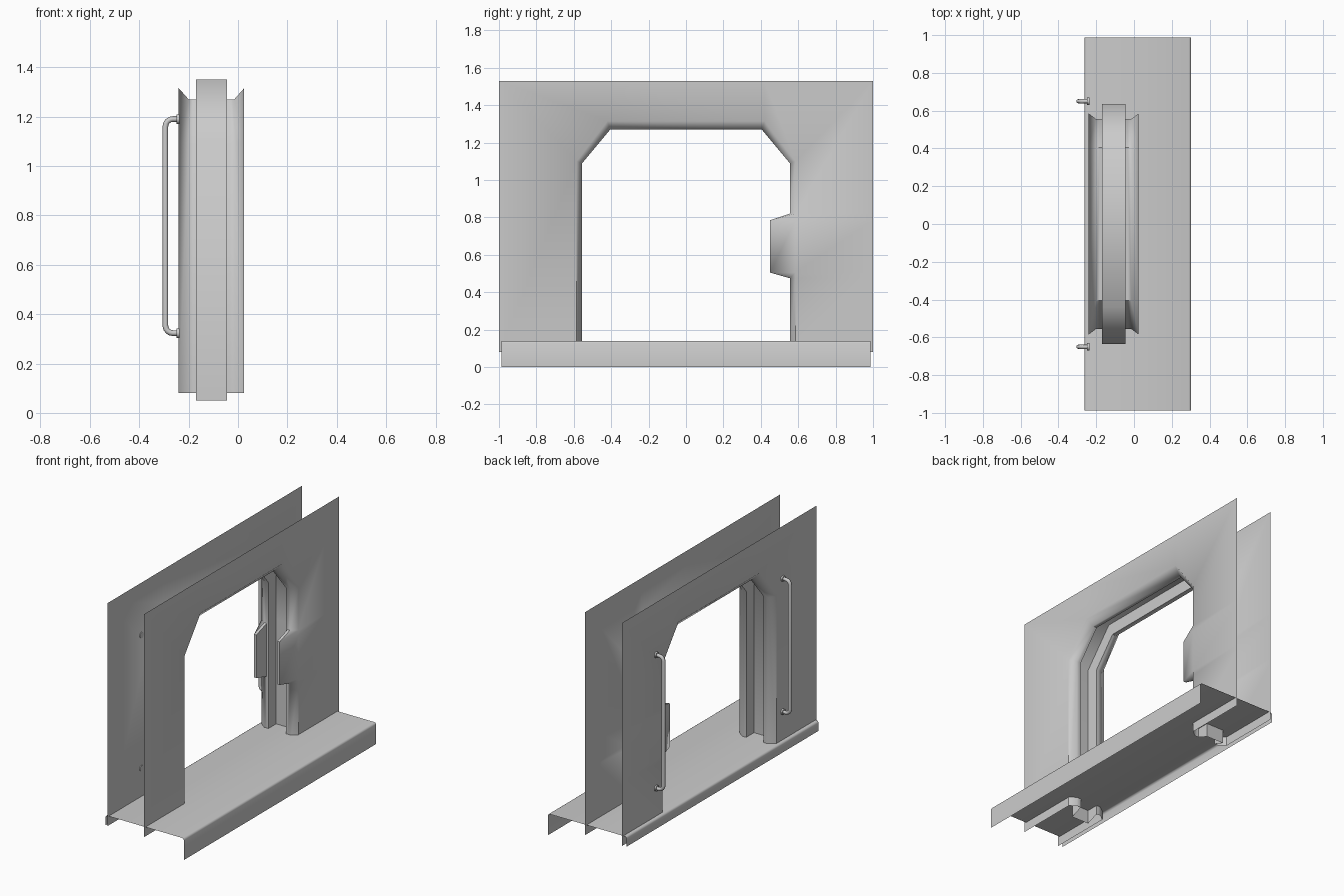
import bpy, bmesh, math

if "Cube" in bpy.data.objects:
    bpy.data.objects.remove(bpy.data.objects["Cube"])

MID = -0.1075  # centre plane of the wall


def make_object(name, bm, origin=(0, 0, 0), angle=30):
    mesh = bpy.data.meshes.new(name)
    bm.to_mesh(mesh)
    bm.free()
    ob = bpy.data.objects.new(name, mesh)
    ob.location = origin
    bpy.context.collection.objects.link(ob)
    smooth(ob, angle)
    return ob


def smooth(ob, angle):
    bpy.ops.object.select_all(action='DESELECT')
    ob.select_set(True)
    bpy.context.view_layer.objects.active = ob
    bpy.ops.object.shade_smooth_by_angle(angle=math.radians(angle))


def skin(bm, rings):
    loops = [[bm.verts.new(p) for p in r] for r in rings]
    for a, b in zip(loops, loops[1:]):
        for i in range(len(a) - 1):
            bm.faces.new((a[i], a[i + 1], b[i + 1], b[i]))


def opening(x, w, top, knee, c, bottom, tab=None):
    """Arch outline with chamfered corners; tab = inner y of the latch bump."""
    t = w if tab is None else tab
    yz = [(-w, bottom), (-w, knee), (-c, top), (c, top), (w, knee),
          (w, 0.82), (t, 0.785), (t, 0.505), (w, 0.475), (w, bottom)]
    return [(x, y, z) for y, z in yz]


# Wall skin, rolled opening edge, latch bumps and door groove, mirrored
jamb = (0.555, 1.27, 1.09, 0.405, 0.08)
groove = (0.635, 1.35, 1.12, 0.44, 0.05)
bm = bmesh.new()
skin(bm, [
    opening(0.1325, 1.0, 1.53, 1.53, 0.42, 0.08),
    opening(0.1325, 0.585, 1.315, 1.10, 0.42, 0.08),
    opening(0.0925, *jamb, tab=0.45),
    opening(0.075, *jamb, tab=0.45),
    opening(0.075, *jamb),
    opening(0.0625, *jamb),
    opening(0.0625, *groove),
    opening(0.0, *groove),
])
bmesh.ops.remove_doubles(bm, verts=bm.verts, dist=1e-4)
bmesh.ops.recalc_face_normals(bm, faces=bm.faces)
if max(bm.faces, key=lambda f: f.calc_center_median().x).normal.x < 0:
    bmesh.ops.reverse_faces(bm, faces=bm.faces)
wall = make_object("door_wall", bm, (MID, 0, 0), 50)
wall.modifiers.new("mirror", 'MIRROR')

# Floor sill: folded sheet swept along y
profile = [(-0.262, 0.075), (-0.262, 0.128), (-0.258, 0.137), (-0.25, 0.14),
           (0.29, 0.14), (0.298, 0.137), (0.302, 0.128), (0.302, 0.0)]
bm = bmesh.new()
skin(bm, [[(x, y, z) for x, z in profile] for y in (-0.987, 0.987)])
bmesh.ops.recalc_face_normals(bm, faces=bm.faces)
if max(bm.faces, key=lambda f: f.calc_area()).normal.z < 0:
    bmesh.ops.reverse_faces(bm, faces=bm.faces)
make_object("floor_sill", bm, angle=50)

# Grab handles: bent tube plus a round foot at each end
XB, Z0, Z1, R = -0.294, 0.323, 1.19, 0.03
path = [(-0.236, Z0)]
path += [(XB + R - R * math.sin(a), Z0 + R - R * math.cos(a))
         for a in [i * math.pi / 8 for i in range(5)]]
path += [(x, Z0 + Z1 - z) for x, z in reversed(path)]
for side, y in (("front", -0.65), ("rear", 0.65)):
    cu = bpy.data.curves.new(side + "_handle", 'CURVE')
    cu.dimensions = '3D'
    cu.bevel_depth = 0.0115
    cu.bevel_resolution = 2
    cu.use_fill_caps = True
    sp = cu.splines.new('POLY')
    sp.points.add(len(path) - 1)
    for p, (x, z) in zip(sp.points, path):
        p.co = (x, y, z, 1)
    ob = bpy.data.objects.new(side + "_handle", cu)
    bpy.context.collection.objects.link(ob)
    bpy.ops.object.select_all(action='DESELECT')
    ob.select_set(True)
    bpy.context.view_layer.objects.active = ob
    bpy.ops.object.convert(target='MESH')
    smooth(bpy.context.object, 50)
    for end, z in (("lower", Z0), ("upper", Z1)):
        bpy.ops.mesh.primitive_cylinder_add(
            vertices=16, radius=0.019, depth=0.014,
            location=(-0.243, y, z), rotation=(0, math.pi / 2, 0))
        foot = bpy.context.object
        foot.name = side + "_handle_" + end + "_foot"
        smooth(foot, 30)
